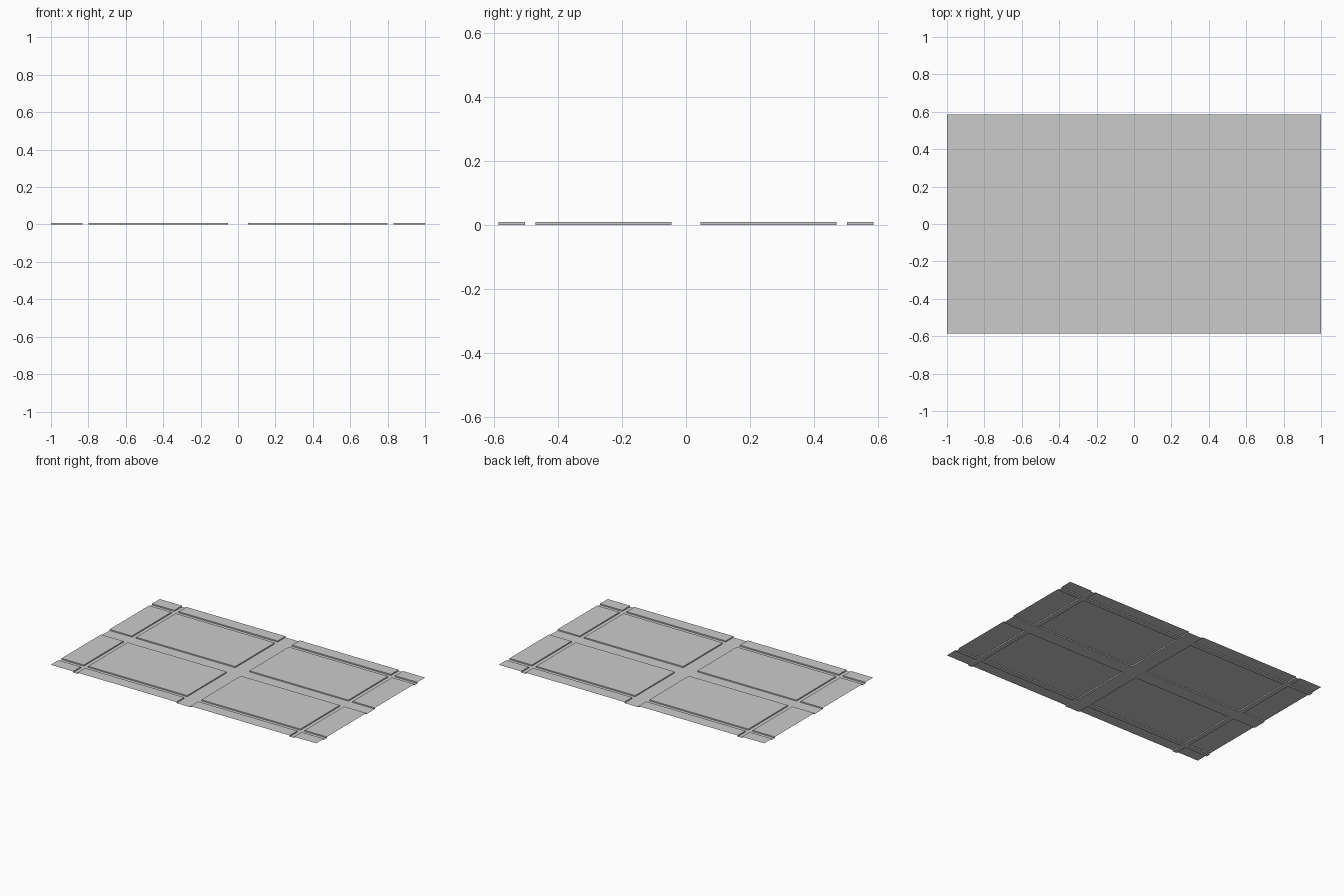
import bpy, bmesh

if "Cube" in bpy.data.objects:
    bpy.data.objects.remove(bpy.data.objects["Cube"])

# Tile boundaries along each axis; even-numbered strips are tiles, odd are grooves
half_x = [0.053, 0.80, 0.832, 1.0]
half_y = [0.046, 0.471, 0.503, 0.586]
xs = [-v for v in reversed(half_x)] + half_x
ys = [-v for v in reversed(half_y)] + half_y
HEIGHT = 0.008


def level(i, j):
    return HEIGHT if i % 2 == 0 and j % 2 == 0 else 0.0


bm = bmesh.new()
cache = {}


def vert(i, j, z):
    key = (i, j, z)
    if key not in cache:
        cache[key] = bm.verts.new((xs[i], ys[j], z))
    return cache[key]


def wall(a, b, facing_forward):
    # Upright strip between two grid points
    pts = [vert(*a, 0.0), vert(*b, 0.0), vert(*b, HEIGHT), vert(*a, HEIGHT)]
    bm.faces.new(pts if facing_forward else pts[::-1])


nx, ny = len(xs) - 1, len(ys) - 1
for i in range(nx):
    for j in range(ny):
        # Tile tops and groove floors
        z = level(i, j)
        bm.faces.new([vert(i, j, z), vert(i + 1, j, z),
                      vert(i + 1, j + 1, z), vert(i, j + 1, z)])
        # Walls only where a tile meets a groove, the outer rim stays open
        if i + 1 < nx and level(i + 1, j) != z:
            wall((i + 1, j), (i + 1, j + 1), z > 0)
        if j + 1 < ny and level(i, j + 1) != z:
            wall((i, j + 1), (i + 1, j + 1), z == 0)

mesh = bpy.data.meshes.new("tiled_panel")
bm.to_mesh(mesh)
bm.free()
panel = bpy.data.objects.new("tiled_panel", mesh)
bpy.context.collection.objects.link(panel)
